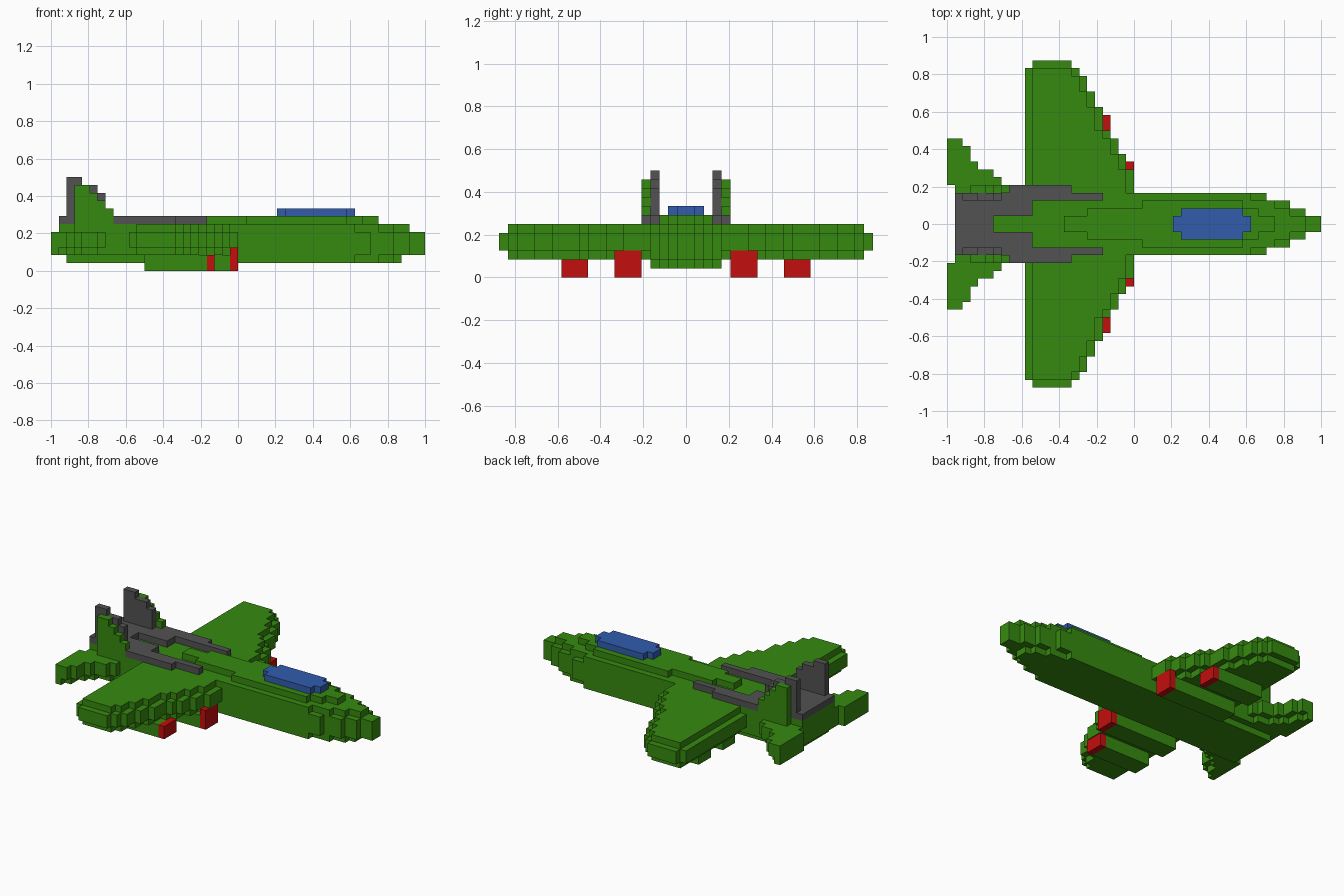
import bpy, bmesh

cube = bpy.data.objects.get("Cube")
if cube:
    bpy.data.objects.remove(cube, do_unlink=True)

U = 1 / 24  # size of one block


def material(name, rgb):
    m = bpy.data.materials.new(name)
    m.use_nodes = True
    col = (*rgb, 1)
    m.diffuse_color = col
    m.node_tree.nodes["Principled BSDF"].inputs["Base Color"].default_value = col
    return m


GREEN = material("green", (0.037, 0.254, 0.005))
GREY = material("dark grey", (0.084, 0.084, 0.084))
BLUE = material("canopy blue", (0.032, 0.107, 0.413))
RED = material("red", (0.552, 0.0044, 0.0044))


def stairs(start, steps):
    """Staircase path: hold each height b until position a."""
    pts = []
    for a, b in steps:
        pts += [(start, b), (a, b)]
        start = a
    return pts


def hull_plan(start, steps):
    """Staircase outline symmetric about the long axis."""
    half = stairs(start, steps)
    return half + [(x, -y) for x, y in reversed(half)]


def rect(x0, x1, y0, y1):
    return [(x0, y0), (x1, y0), (x1, y1), (x0, y1)]


def part(name, mat, slabs, upright=False, mirror=False):
    """Stack of extruded outlines: (points, low, high), in block units.
    Outlines lie flat, or stand in the x-z plane when upright."""
    bm = bmesh.new()
    for pts, lo, hi in slabs:
        # drop repeated points
        pts = [p for i, p in enumerate(pts) if p != pts[i - 1]]
        place = (lambda p, h: (p[0] * U, h * U, p[1] * U)) if upright else \
                (lambda p, h: (p[0] * U, p[1] * U, h * U))
        base = bm.faces.new([bm.verts.new(place(p, lo)) for p in pts])
        out = bmesh.ops.extrude_face_region(bm, geom=[base], use_keep_orig=True)
        shift = (0, (hi - lo) * U, 0) if upright else (0, 0, (hi - lo) * U)
        top = [g for g in out["geom"] if isinstance(g, bmesh.types.BMVert)]
        bmesh.ops.translate(bm, verts=top, vec=shift)
    bmesh.ops.recalc_face_normals(bm, faces=bm.faces)
    me = bpy.data.meshes.new(name)
    bm.to_mesh(me)
    bm.free()
    me.materials.append(mat)
    ob = bpy.data.objects.new(name, me)
    bpy.context.collection.objects.link(ob)
    if mirror:
        mod = ob.modifiers.new("mirror", "MIRROR")
        mod.use_axis = (False, True, False)
        mod.use_mirror_merge = False
    return ob


# Fuselage in stepped layers, belly to spine
part("fuselage", GREEN, [
    (hull_plan(-22, [(15, 4), (18, 3), (20, 2), (21, 1)]), 1, 2),
    (hull_plan(-23, [(17, 4), (20, 3), (22, 2), (24, 1)]), 2, 5),
    (hull_plan(-23, [(15, 4), (18, 3), (20, 2), (22, 1)]), 5, 6),
    (hull_plan(-9, [(-6, 1), (1, 2), (14, 3), (16, 2), (18, 1)]), 6, 7),
])

# Canopy
part("canopy", BLUE, [(hull_plan(5, [(6, 1), (14, 2), (15, 1)]), 7, 8)])

# Wings: full middle layer with inset skins above and below
wing_mid = stairs(4, [(7, 0), (9, -1), (11, -2), (12, -3), (15, -4),
                      (17, -5), (19, -6), (20, -7), (21, -8)])
wing_skin = stairs(4, [(7, -1), (9, -2), (11, -3), (12, -4), (15, -5),
                       (17, -6), (19, -7), (20, -8)])
mid_plan = [(x, y) for y, x in wing_mid] + [(-13, 21), (-13, 20), (-14, 20), (-14, 4)]
skin_plan = [(x, y) for y, x in wing_skin] + [(-13, 20), (-13, 4)]
part("wings", GREEN, [(skin_plan, 2, 3), (mid_plan, 3, 5), (skin_plan, 5, 6)], mirror=True)

# Tailplanes
tail = stairs(4, [(5, -16), (6, -17), (7, -18), (8, -20), (10, -21), (11, -22)])
tail_low = stairs(4, [(5, -17), (6, -18), (7, -20), (8, -21), (10, -22), (11, -23)])
rear = [(-24, 11), (-24, 5), (-23, 5), (-23, 4)]
part("tailplanes", GREEN, [
    ([(x, y) for y, x in tail_low] + rear, 2, 3),
    ([(x, y) for y, x in tail] + rear, 3, 5),
], mirror=True)

# Engine housings beside the rear fuselage
part("engine_housings", GREEN, [(rect(-21, -13, 4, 5), 2, 6)], mirror=True)

# Grey rear deck with a notch along the middle, and side rails
deck = [(-23, 0), (-18, 0), (-18, 1), (-13, 1), (-13, 3), (-4, 3), (-4, 4),
        (-8, 4), (-8, 5), (-16, 5), (-16, 4), (-23, 4)]
part("rear_deck", GREY, [(deck, 6, 7)], mirror=True)

# Twin fins: grey inner plate, green outer plate
inner = stairs(-22, [(-20, 12), (-18, 11), (-17, 10)]) + [(-17, 7), (-22, 7)]
outer = stairs(-21, [(-19, 11), (-18, 10), (-17, 9), (-16, 8)]) + [(-16, 6), (-21, 6)]
part("fin_inner_plates", GREY, [(inner, 3, 4)], upright=True, mirror=True)
part("fin_outer_plates", GREEN, [(outer, 4, 5)], upright=True, mirror=True)

# Stores under the wings with red noses
for name, y, nose, top in (("inner", 5, -1, 3), ("outer", 11, -4, 2)):
    part(name + "_store_bodies", GREEN, [(rect(-12, nose, y, y + 3), 0, 2)], mirror=True)
    part(name + "_store_noses", RED, [(rect(nose, nose + 1, y, y + 3), 0, top)], mirror=True)
